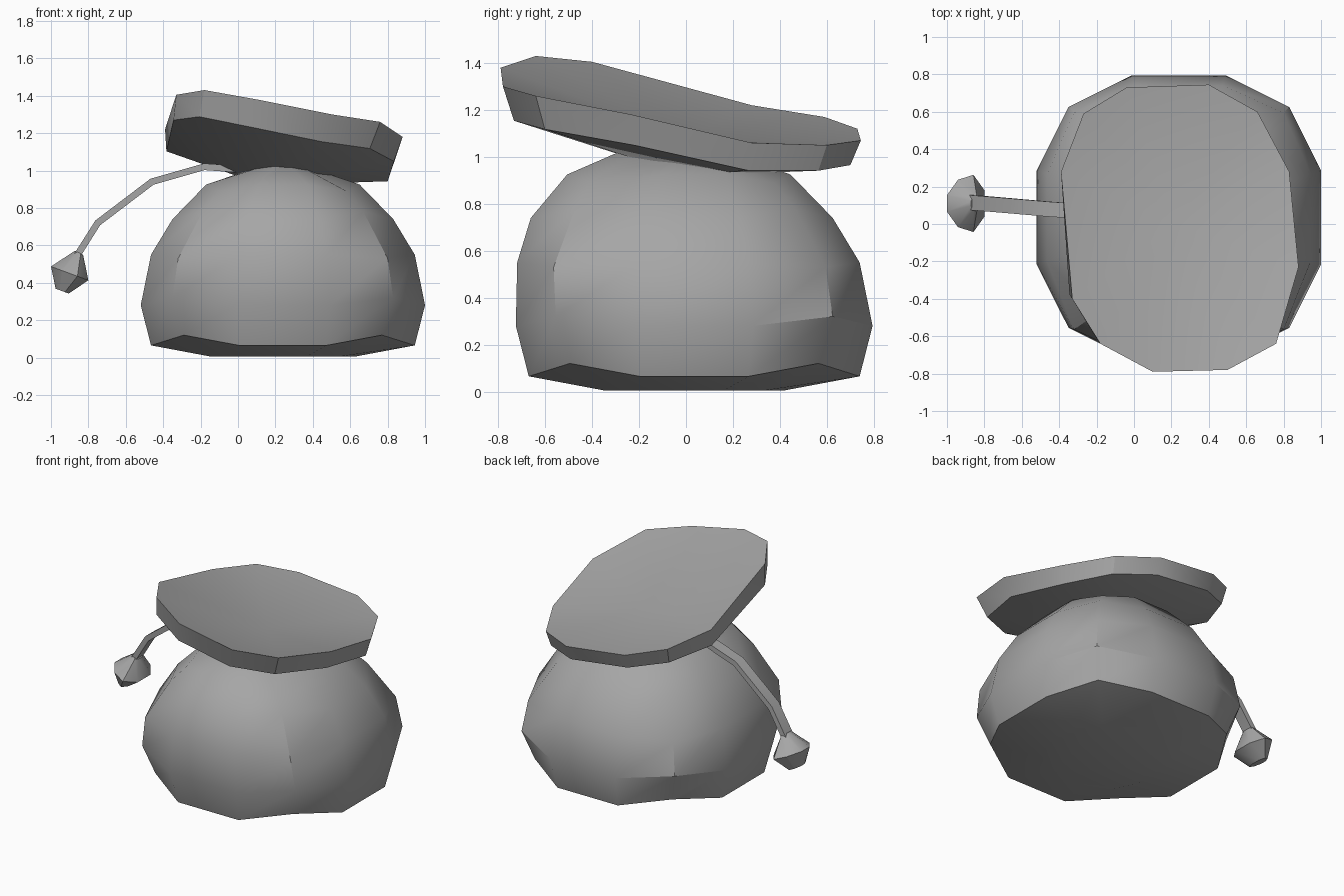
import bpy, bmesh, math
from mathutils import Vector

cube = bpy.data.objects.get("Cube")
if cube:
    bpy.data.objects.remove(cube, do_unlink=True)

grey = bpy.data.materials.new("plain grey")
grey.use_nodes = True
colour = (0.38, 0.38, 0.38, 1)
grey.diffuse_color = colour
grey.node_tree.nodes["Principled BSDF"].inputs["Base Color"].default_value = colour


def loft(name, rings, start=None, end=None, angle=30):
    """Skin a list of equal rings; close each end with a fan to a point, or a flat face."""
    bm = bmesh.new()
    loops = [[bm.verts.new(p) for p in ring] for ring in rings]
    for low, high in zip(loops, loops[1:]):
        for i in range(len(low)):
            j = (i + 1) % len(low)
            bm.faces.new((low[i], low[j], high[j], high[i]))
    for loop, tip in ((loops[0], start), (loops[-1], end)):
        if tip is None:
            bm.faces.new(loop)
        else:
            centre = bm.verts.new(tip)
            for i in range(len(loop)):
                bm.faces.new((loop[i], loop[(i + 1) % len(loop)], centre))
    bmesh.ops.recalc_face_normals(bm, faces=bm.faces)
    mesh = bpy.data.meshes.new(name)
    bm.to_mesh(mesh)
    bm.free()
    obj = bpy.data.objects.new(name, mesh)
    bpy.context.collection.objects.link(obj)
    mesh.materials.append(grey)
    bpy.ops.object.select_all(action="DESELECT")
    obj.select_set(True)
    bpy.context.view_layer.objects.active = obj
    bpy.ops.object.shade_smooth_by_angle(angle=math.radians(angle))


# Rounded pot body: twelve-sided rings with raised corners and a fuller front
def body_ring(side, side_z, corner, corner_z, front):
    near = side * 0.33
    quarter = [(side, near, side_z), (corner, corner, corner_z), (near, side, side_z)]
    ring = []
    for turn in range(4):
        for x, y, z in quarter:
            for _ in range(turn):
                x, y = -y, x
            if y < -near - 0.01:
                y *= front
            ring.append((x + 0.24, y + 0.035, z))
    return ring


profile = [  # side reach, side height, corner reach, corner height, front fullness
    (0.385, 0.005, 0.3, 0.005, 1),
    (0.705, 0.065, 0.53, 0.12, 1),
    (0.76, 0.28, 0.59, 0.32, 1),
    (0.705, 0.55, 0.56, 0.53, 1.07),
    (0.59, 0.74, 0.43, 0.78, 1.18),
    (0.41, 0.925, 0.34, 0.89, 1.32),
    (0.1, 1.03, 0.08, 1.03, 3),
]
loft("pot_body", [body_ring(*row) for row in profile])

# Tilted dished lid, sagging to the middle above and below
rim = [Vector(p) for p in (
    (-0.04, 0.73, 1.12), (0.4, 0.745, 1.07), (0.66, 0.6, 1.05), (0.83, 0.28, 1.06),
    (0.88, -0.23, 1.18), (0.76, -0.64, 1.26), (0.5, -0.78, 1.3), (0.1, -0.79, 1.38),
    (-0.18, -0.64, 1.43), (-0.33, -0.4, 1.405), (-0.39, 0.28, 1.22), (-0.27, 0.59, 1.17))]
under = [p + Vector((0.03 * (p.y - p.x) - 0.013, -0.06 * p.y, 0.027 * p.y - 0.125))
         for p in rim]
loft("lid", [under, rim], start=(0.14, 0, 0.92), end=(0.22, 0, 1.08))

# Thin bent strap
path = [Vector(p) for p in (
    (0.1, 0.05, 1.0), (-0.18, 0.06, 1.02), (-0.46, 0.08, 0.94),
    (-0.75, 0.105, 0.72), (-0.87, 0.115, 0.53))]
strap = []
for i, p in enumerate(path):
    along = path[min(i + 1, len(path) - 1)] - path[max(i - 1, 0)]
    up = Vector((-along.z, 0, along.x)).normalized() * 0.018
    across = Vector((0, 0.04, 0))
    strap.append([p + up + across, p + up - across, p - up - across, p - up + across])
loft("strap", strap)


# Faceted bob on the end of the strap, broader on its inner side
def bob_ring(x, z, reach, width, slope):
    ring = []
    for i in range(8):
        a = math.tau * (i + 0.5) / 8
        along = 1.08 * reach * math.cos(a)
        across = 1.08 * width * math.sin(a) * (1 + 0.25 * math.cos(a))
        ring.append((x + along, 0.11 + across, z - slope * along))
    return ring


loft("bob", [
    bob_ring(-0.85, 0.56, 0.022, 0.04, 0.5),
    bob_ring(-0.9, 0.45, 0.1, 0.14, 0.37),
    bob_ring(-0.94, 0.355, 0.035, 0.07, 0.37)])
